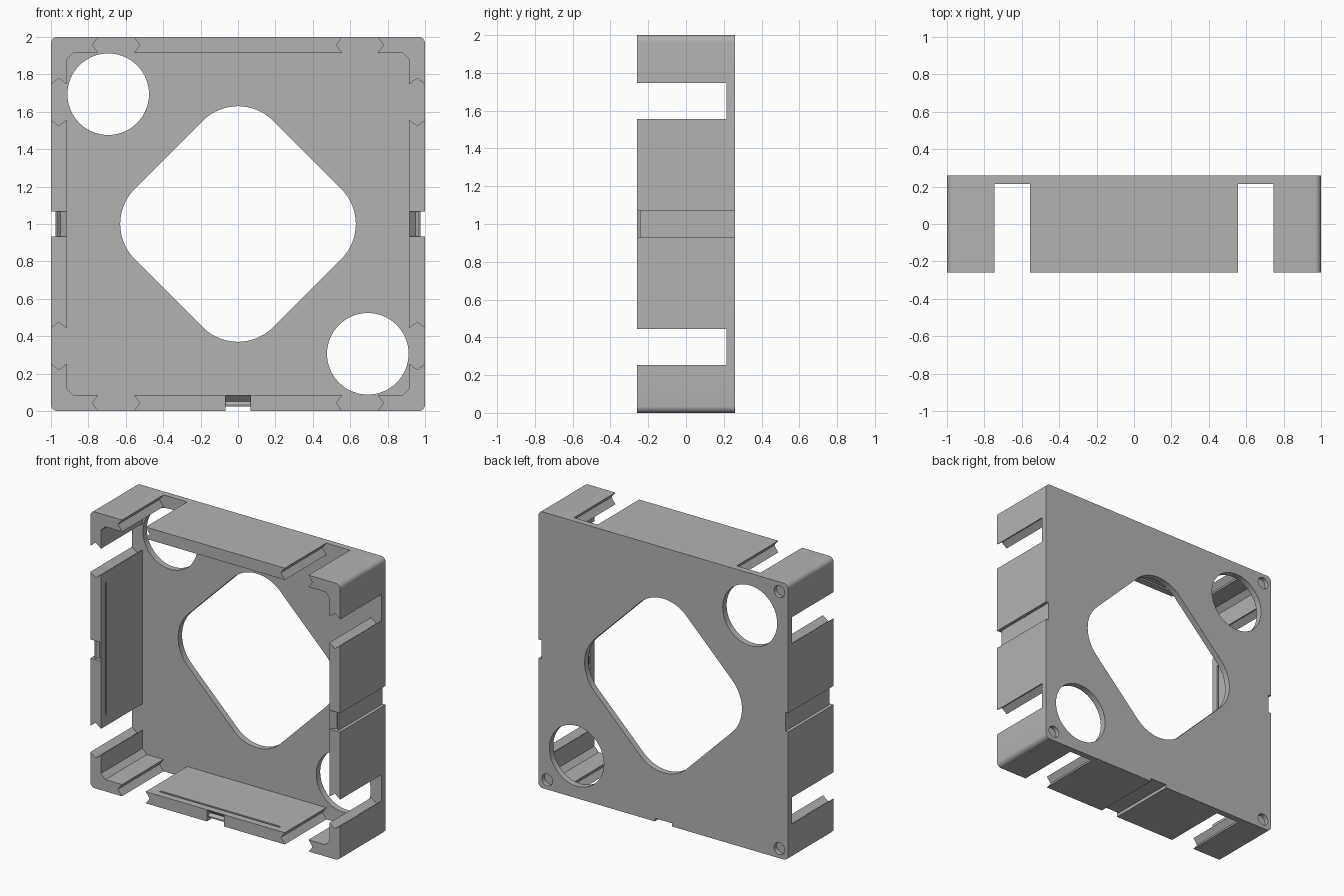
import bpy, bmesh, math
from mathutils import Matrix

old = bpy.data.objects.get("Cube")
if old:
    bpy.data.objects.remove(old, do_unlink=True)

FRONT, BACK, FLOOR = -0.26, 0.26, 0.215   # depth of rim, back face and plate
INNER = 0.915                             # inner face of the walls
HALF_NOTCH = 0.068


def prism(name, points, lo, hi, turn=0, along="y"):
    """Extrude a profile along y (points are x, z) or along x (points are y, z),
    then turn it by quarter turns about the y axis."""
    bm = bmesh.new()
    rings = []
    for d in (lo, hi):
        rings.append([bm.verts.new((a, d, b) if along == "y" else (d, a, b))
                      for a, b in points])
    n = len(points)
    bm.faces.new(rings[0])
    bm.faces.new(rings[1][::-1])
    for i in range(n):
        j = (i + 1) % n
        bm.faces.new((rings[0][i], rings[1][i], rings[1][j], rings[0][j]))
    bmesh.ops.recalc_face_normals(bm, faces=bm.faces)
    bm.transform(Matrix.Translation((0, 0, 1)) @ Matrix.Rotation(turn * math.pi / 2, 4, "Y"))
    mesh = bpy.data.meshes.new(name)
    bm.to_mesh(mesh)
    bm.free()
    obj = bpy.data.objects.new(name, mesh)
    bpy.context.collection.objects.link(obj)
    return obj


def arc(cx, cz, r, start, sweep, steps):
    return [(cx + r * math.cos(math.radians(start + sweep * i / steps)),
             cz + r * math.sin(math.radians(start + sweep * i / steps)))
            for i in range(steps + 1)]


def circle(cx, cz, r, steps=64):
    return arc(cx, cz, r, 0, 360, steps)[:-1]


def rounded_square(half, r, steps):
    c = half - r
    pts = []
    for k, (sx, sz) in enumerate(((1, 1), (-1, 1), (-1, -1), (1, -1))):
        pts += arc(sx * c, sz * c, r, 90 * k, 90, steps)
    return pts


def rectangle(a0, a1, b0, b1):
    return [(a0, b0), (a1, b0), (a1, b1), (a0, b1)]


# Solid block with rounded corners, hollowed from the front
frame = prism("square_frame", rounded_square(1.0, 0.035, 8), FRONT, BACK)
cutters = [prism("cavity", rounded_square(INNER, 0.035, 1), FRONT - 0.1, FLOOR)]

# Central diamond opening with rounded tips
diamond = []
for k in range(4):
    a = math.radians(90 * k)
    diamond += arc(0.365 * math.cos(a), 0.365 * math.sin(a), 0.265, 90 * k - 45, 90, 16)
cutters.append(prism("diamond_opening", diamond, 0, 0.4))

# Two round openings in opposite corners
for s in (-1, 1):
    cutters.append(prism("round_opening", circle(0.694 * s, -0.694 * s, 0.218), 0, 0.4))

# Three shallow sockets in the back corners
for sx, sz in ((-1, 1), (-1, -1), (1, -1)):
    cutters.append(prism("back_socket", circle(0.93 * sx, 0.93 * sz, 0.043, 32), 0.23, 0.4))

# Wall gaps with V-grooved ends, two in each wall
half_gap = [(0.095, 0.85), (0.095, INNER), (0.127, 0.958), (0.095, 1.0), (0.095, 1.1)]
gap = half_gap + [(-x, z) for x, z in reversed(half_gap)]
for turn in range(4):
    for s in (-1, 1):
        cutters.append(prism("wall_gap", [(x + 0.652 * s, z) for x, z in gap],
                             FRONT - 0.1, FLOOR, turn))
    # Long thin groove on the inner face of the wall
    cutters.append(prism("inner_groove", rectangle(-0.48, 0.48, 0.88, 0.93),
                         -0.21, -0.195, turn))

# Outer channel and hooked front pocket in the right, bottom and left walls
pocket = [(-0.275, 0.9), (-0.225, 0.95), (-0.243, 0.968), (-0.243, 1.05), (-0.275, 1.05)]
for turn in (1, 2, 3):
    cutters.append(prism("outer_channel", rectangle(-HALF_NOTCH, HALF_NOTCH, 0.977, 1.1),
                         FRONT - 0.1, BACK + 0.1, turn))
    cutters.append(prism("front_pocket", pocket, -HALF_NOTCH, HALF_NOTCH, turn, "x"))

for cutter in cutters:
    cutter.hide_render = True
    mod = frame.modifiers.new(cutter.name, "BOOLEAN")
    mod.operation = "DIFFERENCE"
    mod.solver = "EXACT"
    mod.object = cutter

# Bake the cuts and drop the cutters
bpy.context.view_layer.update()
baked = bpy.data.meshes.new_from_object(
    frame.evaluated_get(bpy.context.evaluated_depsgraph_get()))
frame.modifiers.clear()
frame.data = baked
for cutter in cutters:
    bpy.data.objects.remove(cutter, do_unlink=True)

# Plain grey plastic
grey = bpy.data.materials.new("plain_grey")
grey.use_nodes = True
colour = (0.45, 0.45, 0.45, 1)
grey.diffuse_color = colour
grey.node_tree.nodes["Principled BSDF"].inputs["Base Color"].default_value = colour
frame.data.materials.clear()
frame.data.materials.append(grey)

bpy.ops.object.select_all(action="DESELECT")
bpy.context.view_layer.objects.active = frame
frame.select_set(True)
bpy.ops.object.shade_smooth_by_angle(angle=math.radians(30))
